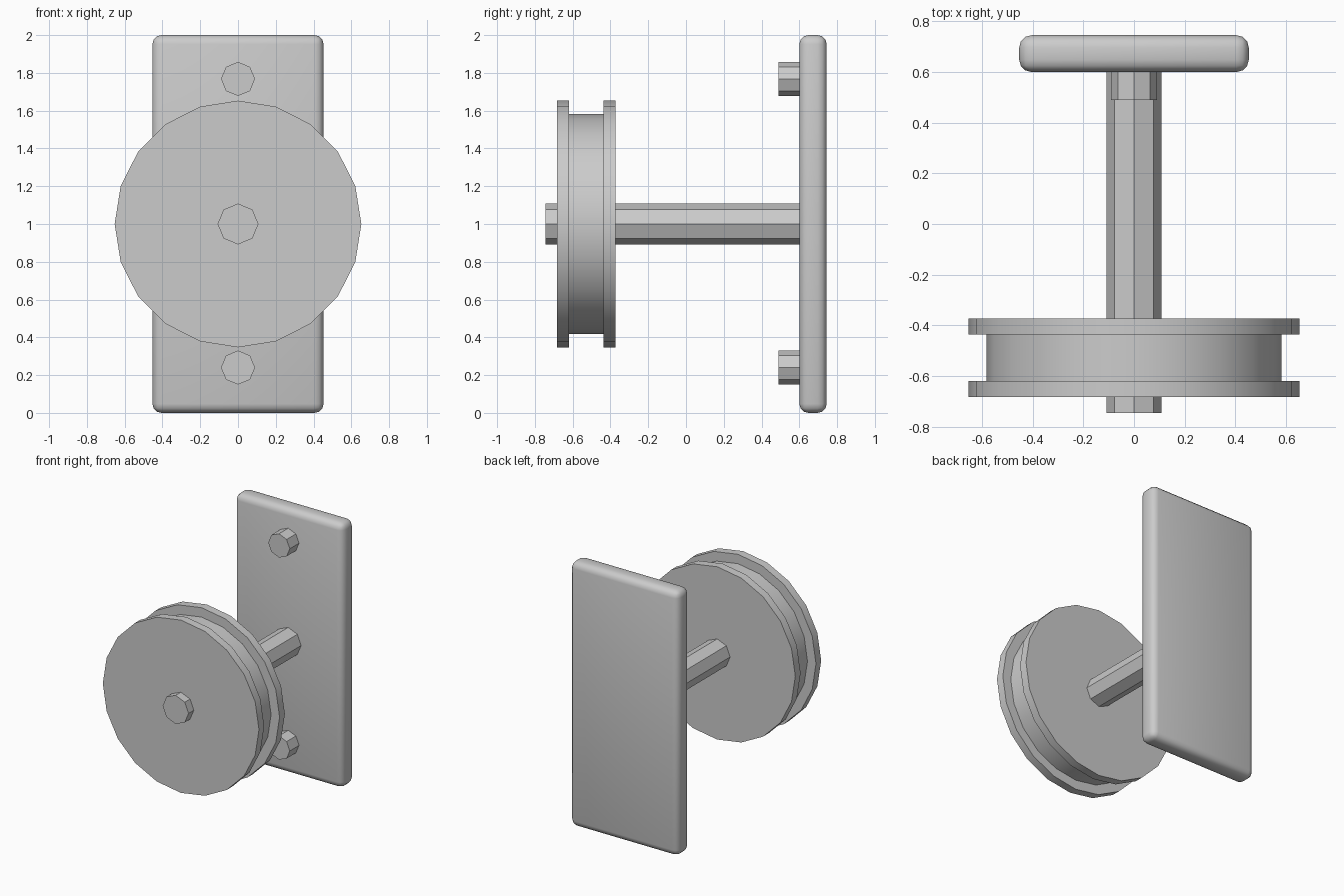
import bpy, bmesh, math

if "Cube" in bpy.data.objects:
    bpy.data.objects.remove(bpy.data.objects["Cube"])

grey = bpy.data.materials.new("plain grey")
grey.diffuse_color = (0.6, 0.6, 0.6, 1)
grey.use_nodes = True
grey.node_tree.nodes["Principled BSDF"].inputs["Base Color"].default_value = grey.diffuse_color


def finish(name, bm, smooth):
    bmesh.ops.recalc_face_normals(bm, faces=bm.faces)
    mesh = bpy.data.meshes.new(name)
    bm.to_mesh(mesh)
    bm.free()
    mesh.materials.append(grey)
    ob = bpy.data.objects.new(name, mesh)
    bpy.context.collection.objects.link(ob)
    if smooth:
        bpy.ops.object.select_all(action='DESELECT')
        ob.select_set(True)
        bpy.context.view_layer.objects.active = ob
        bpy.ops.object.shade_smooth_by_angle(angle=math.radians(35))
    return ob


def turned(name, profile, z, sides, smooth=False):
    """Closed solid turned about the y direction from (y, radius) points."""
    bm = bmesh.new()
    rings = []
    for y, r in profile:
        rings.append([bm.verts.new((r * math.sin(a), y, z + r * math.cos(a)))
                      for a in (2 * math.pi * i / sides for i in range(sides))])
    for a, b in zip(rings, rings[1:]):
        for i in range(sides):
            j = (i + 1) % sides
            bm.faces.new((a[i], a[j], b[j], b[i]))
    bm.faces.new(rings[0])
    bm.faces.new(rings[-1])
    return finish(name, bm, smooth)


# Mounting plate with rounded edges
bm = bmesh.new()
bmesh.ops.create_cube(bm, size=1)
for v in bm.verts:
    v.co = (v.co.x * 0.906, v.co.y * 0.145 + 0.6725, v.co.z * 2 + 1)
bmesh.ops.bevel(bm, geom=bm.edges[:], offset=0.048, segments=3,
                profile=0.5, affect='EDGES')
finish("mounting_plate", bm, True)

# Axle running from the plate through the wheel
turned("axle", [(-0.745, 0.108), (0.61, 0.108)], 1.0, 8)

# Grooved wheel
turned("grooved_wheel", [(-0.682, 0.653), (-0.62, 0.653), (-0.62, 0.582),
                         (-0.436, 0.582), (-0.436, 0.653), (-0.373, 0.653)],
       1.0, 20, True)

# Bolts above and below the axle
for name, z in (("upper_bolt", 1.768), ("lower_bolt", 0.24)):
    turned(name, [(0.49, 0.09), (0.61, 0.09)], z, 8)
